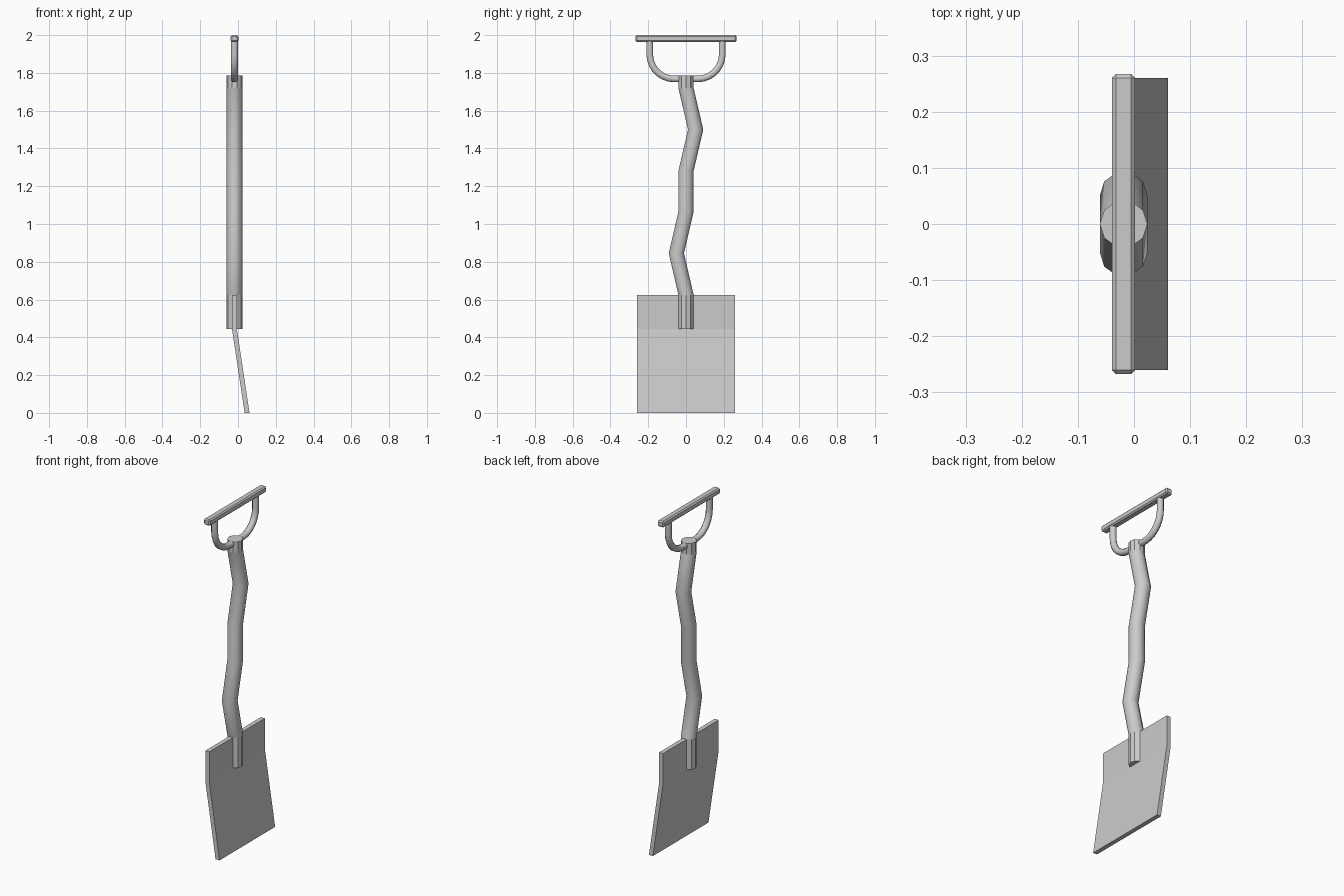
import bpy, bmesh, math
from mathutils import Vector

if "Cube" in bpy.data.objects:
    bpy.data.objects.remove(bpy.data.objects["Cube"])

CX = -0.0185  # shared x centre of shaft and grip


def make_object(name, bm, smooth=None):
    bmesh.ops.recalc_face_normals(bm, faces=bm.faces)
    mesh = bpy.data.meshes.new(name)
    bm.to_mesh(mesh)
    bm.free()
    obj = bpy.data.objects.new(name, mesh)
    bpy.context.collection.objects.link(obj)
    if smooth:
        bpy.ops.object.select_all(action='DESELECT')
        obj.select_set(True)
        bpy.context.view_layer.objects.active = obj
        bpy.ops.object.shade_smooth_by_angle(angle=math.radians(smooth))
    return obj


def loft(name, rings, smooth=None):
    """Bridge equal-sized rings of points and cap both ends."""
    bm = bmesh.new()
    loops = [[bm.verts.new(p) for p in ring] for ring in rings]
    n = len(loops[0])
    for a, b in zip(loops, loops[1:]):
        for i in range(n):
            j = (i + 1) % n
            bm.faces.new((a[i], a[j], b[j], b[i]))
    bm.faces.new(loops[0])
    bm.faces.new(loops[-1])
    return make_object(name, bm, smooth)


def level_ring(y, z, r=0.0425, sides=10):
    return [(CX + r * math.cos(math.tau * i / sides),
             y + r * math.sin(math.tau * i / sides), z) for i in range(sides)]


# Crooked shaft with horizontal ten-sided sections
shaft_path = [(0, 0.625), (-0.051, 0.845), (0, 1.065),
              (0, 1.28), (0.051, 1.5), (0, 1.72)]
loft("shaft", [level_ring(y, z) for y, z in shaft_path], 40)

# Straight faceted sleeves at both ends
loft("blade_socket", [level_ring(0, 0.445), level_ring(0, 0.625)])
loft("grip_socket", [level_ring(0, 1.72), level_ring(0, 1.785)])

# Blade: bent side profile extruded across y
profile = [(-0.032, 0.625), (-0.006, 0.625), (-0.006, 0.445),
           (0.061, 0.0), (0.035, 0.0), (-0.032, 0.445)]
bm = bmesh.new()
sides = [[bm.verts.new((x, y, z)) for x, z in profile] for y in (-0.26, 0.26)]
for a, b, c, d in ((0, 1, 2, 5), (5, 2, 3, 4)):
    for s in sides:
        bm.faces.new([s[k] for k in (a, b, c, d)])
for i in range(6):
    j = (i + 1) % 6
    bm.faces.new((sides[0][i], sides[0][j], sides[1][j], sides[1][i]))
make_object("blade", bm)

# Grip bar: chamfered box
bm = bmesh.new()
bmesh.ops.create_cube(bm, size=1)
for v in bm.verts:
    v.co = Vector((v.co.x * 0.041, v.co.y * 0.535, v.co.z * 0.036)) + Vector((CX, 0, 1.982))
bmesh.ops.bevel(bm, geom=bm.edges[:], offset=0.007, segments=1, affect='EDGES')
make_object("grip_bar", bm)

# Grip loop: U-shaped tube between the bar and the shaft top
R, half, low = 0.13, 0.192, 1.768
path = [(half, 1.975)]
for k in range(8):
    a = -math.pi / 2 * k / 7
    path.append((half - R + R * math.cos(a), low + R + R * math.sin(a)))
path += [(-y, z) for y, z in reversed(path)]
pts = [Vector((CX, y, z)) for y, z in path]
rings = []
for i, p in enumerate(pts):
    t = (pts[min(i + 1, len(pts) - 1)] - pts[max(i - 1, 0)]).normalized()
    if i in (0, 1, len(pts) - 2, len(pts) - 1):
        t = Vector((0, 0, -1 if i < 2 else 1))
    side = t.cross(Vector((1, 0, 0)))
    rings.append([p + 0.019 * (math.cos(a) * Vector((1, 0, 0)) + math.sin(a) * side)
                  for a in (math.tau * (m + 0.5) / 8 for m in range(8))])
loft("grip_loop", rings, 50)
